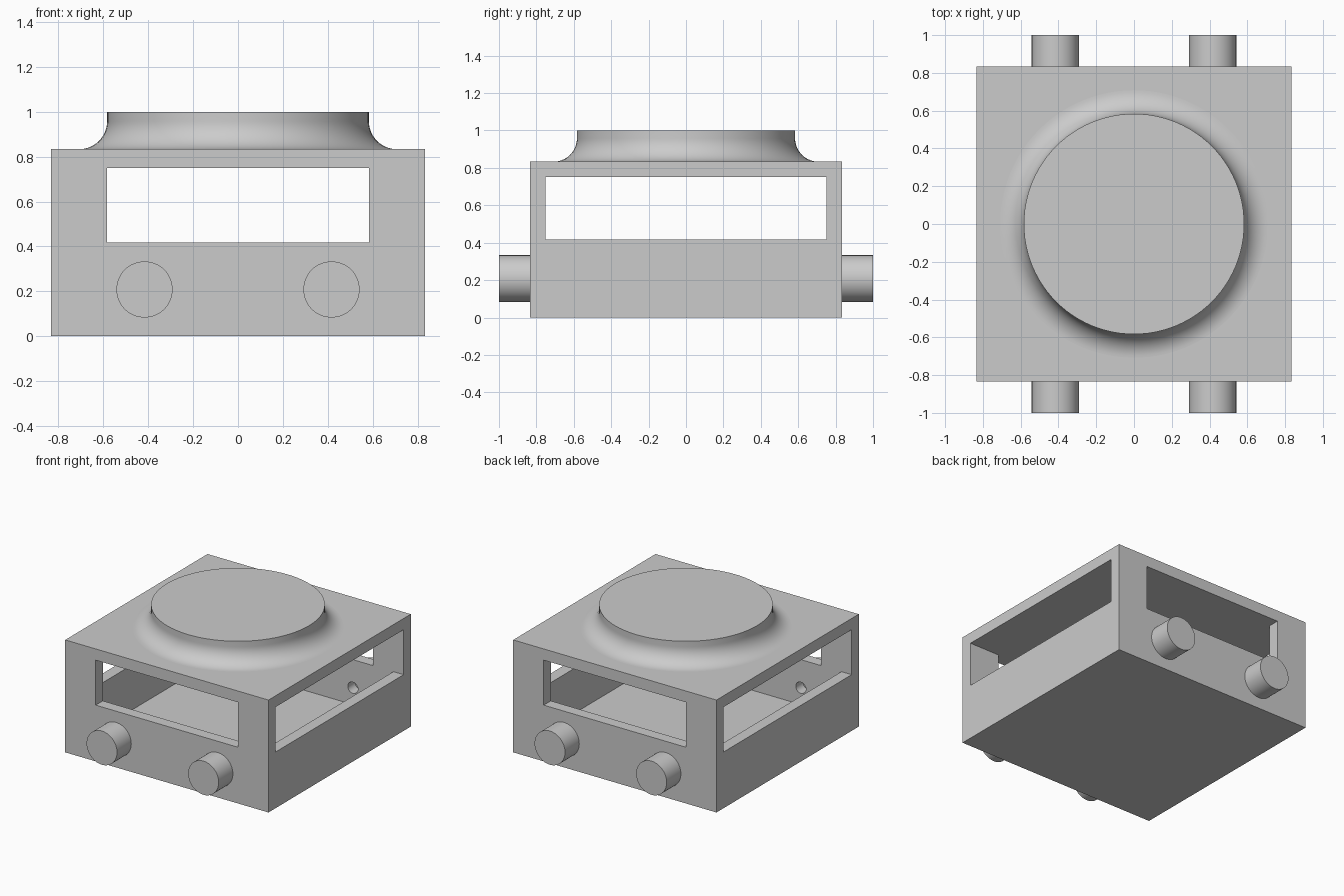
import bpy, bmesh, math
from mathutils import Matrix, Vector

if "Cube" in bpy.data.objects:
    bpy.data.objects.remove(bpy.data.objects["Cube"], do_unlink=True)

U = 1 / 12                     # wall thickness, used as the design unit
GREY = (0.6, 0.6, 0.6, 1)
mat = bpy.data.materials.new("plain grey")
mat.use_nodes = True
mat.diffuse_color = GREY
mat.node_tree.nodes["Principled BSDF"].inputs["Base Color"].default_value = GREY


def make_object(name, bm):
    mesh = bpy.data.meshes.new(name)
    bmesh.ops.recalc_face_normals(bm, faces=bm.faces)
    bm.to_mesh(mesh)
    bm.free()
    mesh.materials.append(mat)
    obj = bpy.data.objects.new(name, mesh)
    bpy.context.collection.objects.link(obj)
    return obj


def box(name, half_x, half_y, z0, z1):
    bm = bmesh.new()
    size = Matrix.Diagonal((2 * half_x * U, 2 * half_y * U, (z1 - z0) * U, 1))
    move = Matrix.Translation((0, 0, (z0 + z1) / 2 * U))
    bmesh.ops.create_cube(bm, size=1, matrix=move @ size)
    return make_object(name, bm)


def rod(name, x, y0, y1, z, radius):
    bm = bmesh.new()
    place = Matrix.Translation(Vector((x, (y0 + y1) / 2, z)) * U)
    bmesh.ops.create_cone(bm, cap_ends=True, segments=64, radius1=radius * U,
                          radius2=radius * U, depth=abs(y1 - y0) * U,
                          matrix=place @ Matrix.Rotation(math.pi / 2, 4, "X"))
    return make_object(name, bm)


def smooth(obj):
    bpy.ops.object.select_all(action="DESELECT")
    obj.select_set(True)
    bpy.context.view_layer.objects.active = obj
    bpy.ops.object.shade_smooth_by_angle(angle=math.radians(30))


# Housing: hollow box with a window in every wall
housing = box("housing", 10, 10, 0, 10)
cutters = [box("cavity_cutter", 9, 9, 1, 9),
           box("side_window_cutter", 12, 9, 5, 9),
           box("front_window_cutter", 7, 12, 5, 9)]

# Knobs on front and back, with a small bore through the wall behind each
for side, label in ((-1, "front"), (1, "back")):
    for x, hand in ((-5, "right"), (5, "left")):
        smooth(rod(f"{label}_{hand}_knob", x, side * 10, side * 12, 2.5, 1.5))
        cutters.append(rod("bore_cutter", x, side * 8.5, side * 10.5, 2.5, 0.5))

for cutter in cutters:
    mod = housing.modifiers.new("cut", "BOOLEAN")
    mod.operation = "DIFFERENCE"
    mod.solver = "EXACT"
    mod.object = cutter
    bpy.ops.object.select_all(action="DESELECT")
    bpy.context.view_layer.objects.active = housing
    housing.select_set(True)
    bpy.ops.object.modifier_apply(modifier=mod.name)
    bpy.data.objects.remove(cutter, do_unlink=True)
smooth(housing)

# Round top pad with a concave fillet flowing into the roof
profile = [(0, 12), (7, 12)]
for i in range(17):
    a = i / 16 * math.pi / 2
    profile.append((8.5 - 1.5 * math.cos(a), 11.5 - 1.5 * math.sin(a)))
bm = bmesh.new()
verts = [bm.verts.new((r * U, 0, z * U)) for r, z in profile]
edges = [bm.edges.new(pair) for pair in zip(verts, verts[1:])]
bmesh.ops.spin(bm, geom=verts + edges, cent=(0, 0, 0), axis=(0, 0, 1),
               angle=2 * math.pi, steps=96)
bmesh.ops.remove_doubles(bm, verts=bm.verts, dist=1e-5)
pad = make_object("top_pad", bm)
if pad.data.polygons and min(p.normal.z for p in pad.data.polygons) < -0.1:
    pad.data.flip_normals()
smooth(pad)
